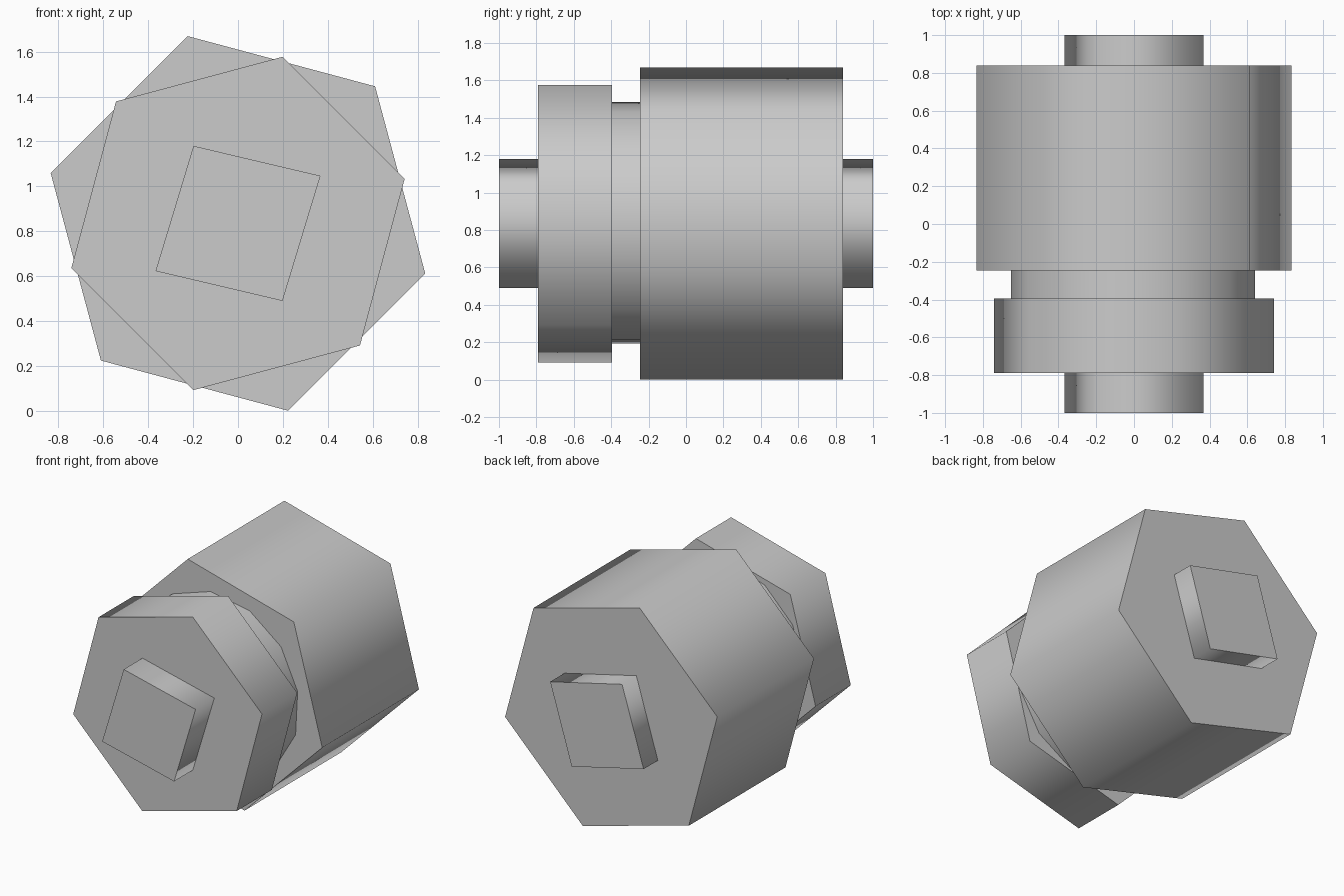
import bpy
import bmesh
from math import cos, sin, radians

if "Cube" in bpy.data.objects:
    bpy.data.objects.remove(bpy.data.objects["Cube"], do_unlink=True)

AXIS_Z = 0.835

metal = bpy.data.materials.new("plain_grey")
metal.use_nodes = True
grey = (0.6, 0.6, 0.6, 1)
metal.diffuse_color = grey
metal.node_tree.nodes["Principled BSDF"].inputs["Base Color"].default_value = grey


def ring(sides, radius, start):
    """Regular outline around the axis, as (x, height) pairs."""
    angles = [radians(start + 360 * i / sides) for i in range(sides)]
    return [(radius * cos(a), radius * sin(a)) for a in angles]


def prism(name, outline, front, back):
    """Extrude an outline along y, with smooth sides and crisp flat ends."""
    bm = bmesh.new()
    verts = [bm.verts.new((x, front, AXIS_Z + z)) for x, z in outline]
    cap = bm.faces.new(verts)
    out = bmesh.ops.extrude_face_region(bm, geom=[cap], use_keep_orig=True)
    moved = [v for v in out["geom"] if isinstance(v, bmesh.types.BMVert)]
    bmesh.ops.translate(bm, verts=moved, vec=(0, back - front, 0))
    bmesh.ops.recalc_face_normals(bm, faces=bm.faces)
    for face in bm.faces:
        face.smooth = abs(face.normal.y) < 0.5
    for edge in bm.edges:
        if any(not f.smooth for f in edge.link_faces):
            edge.smooth = False
    mesh = bpy.data.meshes.new(name)
    bm.to_mesh(mesh)
    bm.free()
    mesh.materials.append(metal)
    obj = bpy.data.objects.new(name, mesh)
    bpy.context.collection.objects.link(obj)
    return obj


# Large hexagonal body and the smaller, twisted hexagonal collar
prism("main_body", ring(6, 0.863, -15), -0.245, 0.84)
prism("front_collar", ring(6, 0.768, 15), -0.79, -0.395)

# Recessed neck between them
prism("neck", ring(13, 0.652, 94), -0.42, -0.22)

# Four-sided shaft showing at both ends
half = [(0.367, 0.212), (-0.198, 0.345)]
shaft = half + [(-x, -z) for x, z in half]
prism("front_shaft", shaft, -1.0, -0.77)
prism("back_shaft", shaft, 0.82, 1.0)
